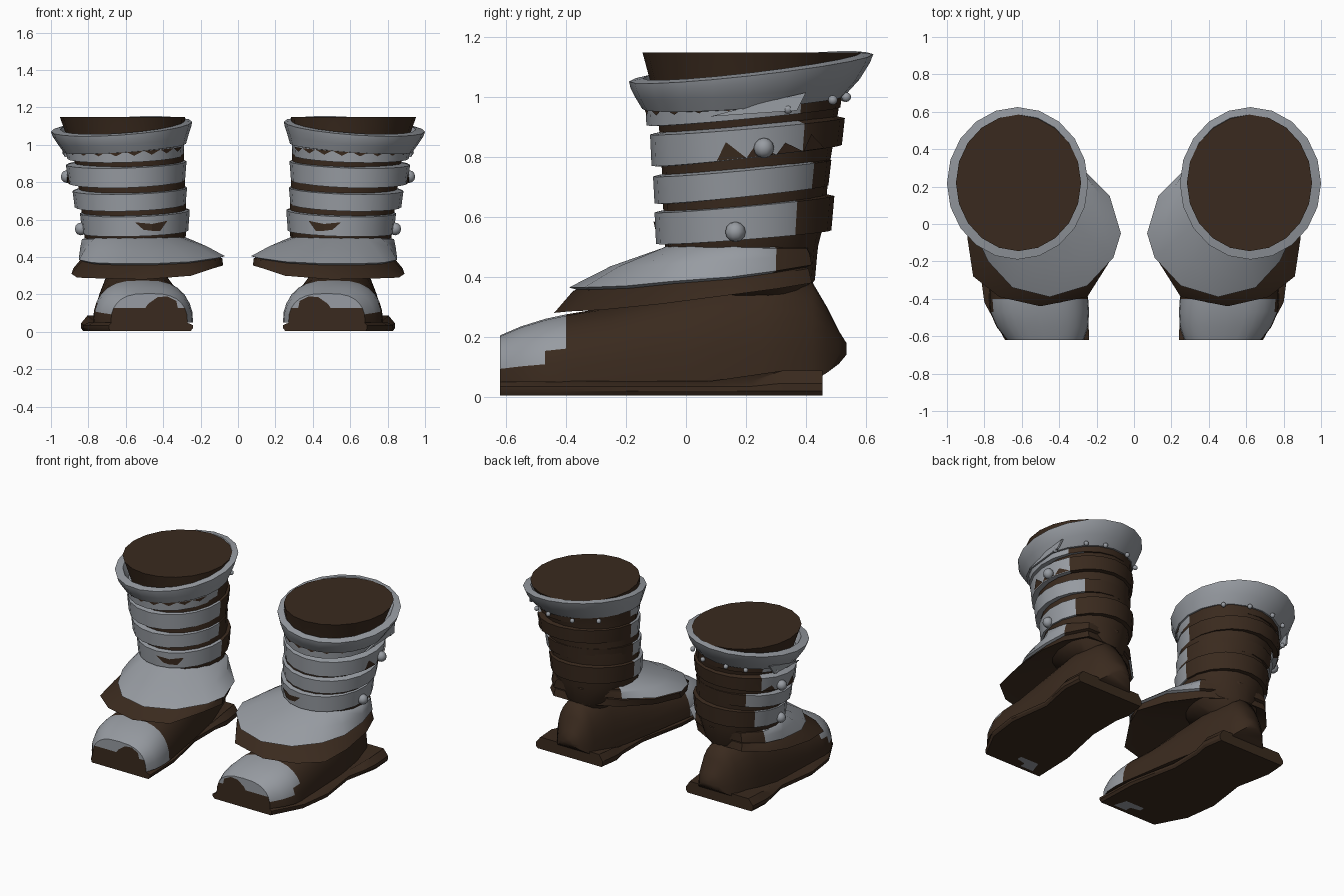
import bpy, bmesh, math
from mathutils import Vector

if "Cube" in bpy.data.objects:
    bpy.data.objects.remove(bpy.data.objects["Cube"])

N = 20  # sides of every leg ring; index 0 faces front, 5 outward, 10 back


def colour(name, rgb):
    m = bpy.data.materials.new(name)
    m.diffuse_color = (*rgb, 1)
    m.use_nodes = True
    m.node_tree.nodes["Principled BSDF"].inputs["Base Color"].default_value = m.diffuse_color
    return m


BROWN = colour("dark_brown_leather", (0.042, 0.023, 0.013))
GREY = colour("grey_metal", (0.31, 0.33, 0.36))


def finish(name, bm, rule=None, angle=40):
    """Store the mesh, colour faces (0 brown, 1 grey) and mirror to the other foot."""
    bmesh.ops.recalc_face_normals(bm, faces=bm.faces)
    for f in bm.faces:
        f.material_index = int(rule(f.calc_center_median())) if rule else 0
    me = bpy.data.meshes.new(name)
    bm.to_mesh(me)
    bm.free()
    me.materials.append(BROWN)
    me.materials.append(GREY)
    ob = bpy.data.objects.new(name, me)
    bpy.context.collection.objects.link(ob)
    bpy.ops.object.select_all(action='DESELECT')
    bpy.context.view_layer.objects.active = ob
    ob.select_set(True)
    bpy.ops.object.shade_smooth_by_angle(angle=math.radians(angle))
    mod = ob.modifiers.new("other_foot", 'MIRROR')
    mod.use_mirror_merge = False
    return ob


def ring(x0, x1, y0, y1, zf, zb, tilt=0.0):
    """Oval ring inside a box, sloping from front height to back height."""
    cx, cy, pts = (x0 + x1) / 2, (y0 + y1) / 2, []
    for i in range(N):
        a = math.radians(-90 + 360 * i / N)
        x, y = cx + (x1 - x0) / 2 * math.cos(a), cy + (y1 - y0) / 2 * math.sin(a)
        z = zf + (zb - zf) * (y - y0) / (y1 - y0) - tilt * (x - cx)
        pts.append(Vector((x, y, z)))
    return pts


def loft(rings, caps=True, closed=False, strips=False):
    """Skin a row of rings; strips caps the first ring with level strips."""
    bm = bmesh.new()
    vs = [[bm.verts.new(p) for p in r] for r in rings]
    pairs = list(zip(vs, vs[1:])) + ([(vs[-1], vs[0])] if closed else [])
    n = len(vs[0])
    for a, b in pairs:
        for i in range(n):
            j = (i + 1) % n
            bm.faces.new((a[i], a[j], b[j], b[i]))
    if caps and not closed:
        bm.faces.new(vs[-1])
        if strips:
            v = vs[0]
            for k in range(n // 2 - 1):
                bm.faces.new((v[k], v[k + 1], v[n - 2 - k], v[n - 1 - k]))
            k = n // 2
            bm.faces.new((v[k - 1], v[k], v[k + 1]))
        else:
            bm.faces.new(vs[0])
    return bm


def front_outer(c):
    """Metal covers the front and most of the outer side."""
    return c.y < 0.2 + 0.42 * (c.x - 0.3)


# Leg shaft with closed flat top
leg = [(.42, .66, .08, .38, .32), (.34, .75, -.04, .43, .39), (.28, .82, -.07, .44, .50),
       (.275, .83, -.075, .465, .60), (.28, .85, -.08, .475, .75), (.29, .87, -.09, .50, .90),
       (.29, .90, -.105, .515, 1.0), (.283, .952, -.145, .585, 1.148)]
finish("leg_shaft", loft([ring(*r[:4], r[4], r[4]) for r in leg]))

# Wrapped bands: box, front bottom/top, back bottom/top
BANDS = {
    "lower_band": (.258, .845, -.105, .495, .51, .615, .555, .67),
    "middle_band": (.272, .885, -.11, .485, .645, .735, .705, .79),
    "upper_band": (.275, .92, -.12, .53, .77, .875, .84, .93),
    "top_band": (.285, .925, -.137, .525, .905, 1.0, .965, 1.04),
}
outer = {}
for name, (x0, x1, y0, y1, fb, ft, bb, bt) in BANDS.items():
    s = .045
    low = ring(x0 + .008, x1 - .012, y0 + .005, y1 - .01, fb, bb, .03)
    up = ring(x0, x1, y0, y1, ft, bt, .03)
    outer[name] = (low, up)
    finish(name, loft([ring(x0 + s, x1 - s, y0 + s, y1 - s, fb, bb, .03), low, up,
                       ring(x0 + s, x1 - s, y0 + s, y1 - s, ft + .01, bt + .01, .03)],
                      closed=True), front_outer)

# Flared cuff
cuff = [(.32, .87, -.08, .47, .955, 1.0), (.278, .932, -.146, .53, .96, 1.005),
        (.264, .965, -.17, .58, 1.0, 1.06), (.25, .992, -.185, .614, 1.03, 1.115),
        (.245, 1.0, -.19, .625, 1.052, 1.143), (.285, .95, -.145, .585, 1.062, 1.148)]
finish("flared_cuff", loft([ring(*r, .07) for r in cuff], closed=True), lambda c: True)


# Painted teeth and patches lying on the flat facets of a band
def painted(name, band, shapes):
    low, up = outer[band]
    mid = sum(low + up, Vector()) / (2 * N)
    bm = bmesh.new()

    def on_band(i, t, k):
        i %= N
        j = (i + 1) % N
        p = low[i].lerp(up[i], t).lerp(low[j].lerp(up[j], t), k)
        return p + Vector((p.x - mid.x, p.y - mid.y, 0)).normalized() * .005

    for i, pts in shapes:
        bm.faces.new([bm.verts.new(on_band(i, t, k)) for k, t in pts])
    finish(name, bm)


painted("cuff_fringe", "top_band",
        [(i, ((0, .62), (.98, .62), (.5, .36))) for i in range(-4, 7)])
painted("upper_band_tears", "upper_band",
        [(i, ((0, .02), (.98, .02), (.3, h))) for i, h in ((4, .62), (5, .45), (6, .4), (7, .6))])
painted("lower_band_patch", "lower_band",
        [(-2, ((0, .7), (1, .6), (1, .25), (.45, .22))), (-1, ((0, .6), (1, .72), (.5, .32), (0, .25)))])

# Long metal strap end on the outer side below the cuff
bm = bmesh.new()
strap = [(.915, .08, .935), (.925, .37, .955), (.91, .40, 1.015), (.925, .27, .985)]
lo = [bm.verts.new(p) for p in strap]
hi = [bm.verts.new((x + .012, y, z)) for x, y, z in strap]
bm.faces.new(lo)
bm.faces.new(hi)
for i in range(4):
    bm.faces.new((lo[i], lo[i - 1], hi[i - 1], hi[i]))
finish("strap_end", bm, lambda c: True)

# Rivets and small studs
bm = bmesh.new()
studs = [(.915, .26, .83, .034), (.84, .165, .55, .034), (.925, .34, .96, .016),
         (.80, .49, .99, .016), (.68, .535, 1.0, .016), (.50, .53, 1.0, .016),
         (.36, .44, 1.0, .016)]
for x, y, z, r in studs:
    made = bmesh.ops.create_uvsphere(bm, u_segments=10, v_segments=6, radius=r)
    bmesh.ops.translate(bm, verts=made["verts"], vec=(x, y, z))
finish("rivets", bm, lambda c: True, 60)

# Instep guard: metal plate flaring over a leather skirt
plate = [(.45, -.39, .365), (.65, -.34, .365), (.78, -.2, .37), (.85, -.05, .385), (.85, .15, .40),
         (.82, .3, .42), (.72, .42, .44), (.5, .42, .44), (.28, .3, .43), (.13, .15, .42),
         (.07, -.05, .405), (.11, -.18, .395), (.25, -.33, .375)]
skirt = [(.5, -.44, .28), (.72, -.39, .285), (.86, -.28, .29), (.89, -.08, .31), (.88, .15, .34),
         (.83, .3, .36), (.72, .42, .38), (.5, .42, .38), (.3, .3, .37), (.15, .12, .36),
         (.08, -.06, .355), (.13, -.2, .34), (.25, -.39, .30)]


def toward_leg(pts, rx, ry, z):
    """Project an outline onto an oval around the leg."""
    out = []
    for x, y, _ in pts:
        a = math.atan2((y - .17) / ry, (x - .545) / rx)
        out.append((.545 + rx * math.cos(a), .18 + ry * math.sin(a), z))
    return out


def shrink(pts, k, dz):
    return [(.52 + (x - .52) * k, .05 + (y - .05) * k, z + dz) for x, y, z in pts]


collar = toward_leg(plate, .29, .265, .495)
shoulder = [Vector(a).lerp(Vector(b), .55) + Vector((0, 0, .012)) for a, b in zip(collar, plate)]
finish("instep_plate", loft([toward_leg(plate, .25, .23, .51), collar, shoulder,
                             plate, shrink(plate, .93, -.01)], caps=False),
       lambda c: c.y < .29)
finish("leather_skirt", loft([shrink(plate, .9, .0), shrink(plate, .97, -.012), skirt,
                              shrink(skirt, .8, .035), toward_leg(skirt, .17, .18, .40)],
                             caps=False))

# Foot: arched sections from the blunt toe to the narrow heel
foot = [(-.62, .475, .205, .205, .05), (-.55, .49, .245, .235, .05), (-.47, .505, .265, .26, .05),
        (-.40, .51, .265, .275, .05), (-.25, .52, .25, .30, .05), (0, .535, .225, .36, .05),
        (.25, .55, .19, .42, .05), (.42, .55, .145, .385, .05), (.47, .54, .115, .30, .08),
        (.51, .535, .075, .22, .11), (.535, .53, .03, .18, .14)]
sections = []
for y, cx, hw, zt, zb in foot:
    sec, e = [], .7 if y < -.3 else .85
    for k in range(15):
        c, s = math.cos(math.pi * k / 14), math.sin(math.pi * k / 14)
        sec.append((cx + hw * math.copysign(abs(c) ** e, c), y, zb + (zt - zb) * max(s, 0) ** .85))
    sections.append(sec)


def toe_cap(c):
    if c.y < -.615:
        return c.z > .135
    return c.y < -.4 and (c.z > .10 + .22 * (c.y + .62) or c.x < .31)


finish("foot", loft(sections, strips=True), toe_cap, 50)

# Worn leather lobe on the blunt toe face
bm = bmesh.new()
bm.faces.new([bm.verts.new((x, -.622, z)) for x, z in
              ((.32, .12), (.33, .165), (.38, .19), (.43, .185), (.48, .15), (.50, .12))])
finish("toe_wear", bm)

# Sole with a thicker heel
outline = [(.24, -.62), (.69, -.62), (.80, -.42), (.83, -.2), (.79, .08), (.82, .22), (.84, .32),
           (.83, .455), (.32, .455), (.30, .32), (.32, .22), (.32, .0), (.25, -.33)]


def sole_ring(k, z, lift=0.0):
    return [(.55 + (x - .55) * k, y, z + (lift if y > .3 else 0)) for x, y in outline]


finish("sole", loft([sole_ring(.96, .005), sole_ring(1, .02), sole_ring(1, .035, .01),
                     sole_ring(.88, .052, .035)]), None, 30)

# Small metal scuff under the toe
bm = bmesh.new()
bm.faces.new([bm.verts.new((x, y, .001)) for x, y in
              ((.33, -.59), (.36, -.50), (.50, -.50), (.50, -.535), (.43, -.55), (.43, -.59))])
finish("toe_scuff", bm, lambda c: True)
